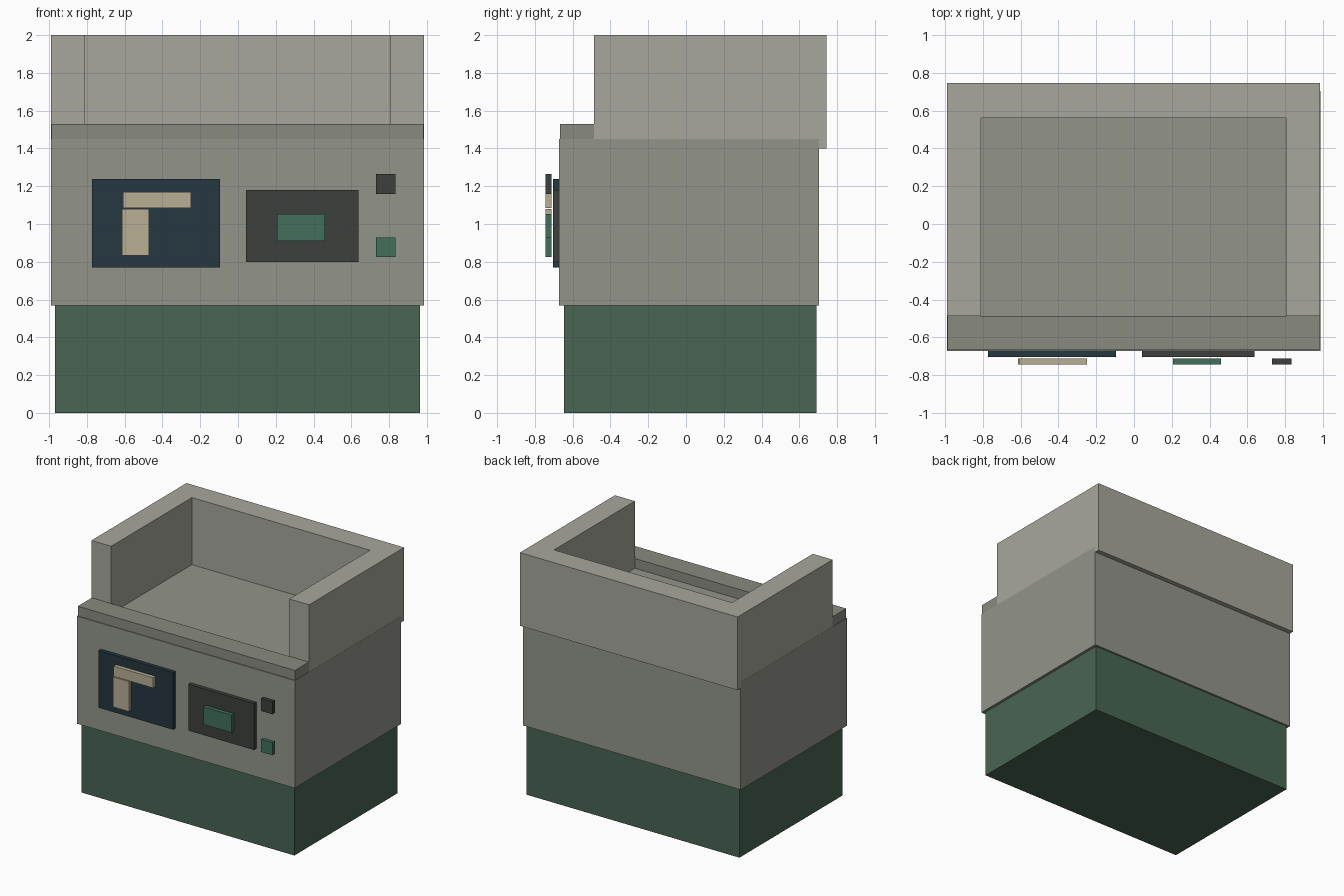
import bpy

if "Cube" in bpy.data.objects:
    bpy.data.objects.remove(bpy.data.objects["Cube"])

COLOURS = {
    "base_green": (0.065, 0.130, 0.087),
    "body_grey": (0.290, 0.300, 0.260),
    "wall_grey": (0.390, 0.390, 0.340),
    "ledge_grey": (0.250, 0.260, 0.220),
    "charcoal": (0.048, 0.051, 0.045),
    "navy": (0.019, 0.039, 0.051),
    "cream": (0.480, 0.430, 0.300),
    "button_green": (0.054, 0.162, 0.107),
}
materials = {}
for key, rgb in COLOURS.items():
    materials[key] = bpy.data.materials.new(key)
    materials[key].diffuse_color = (*rgb, 1)


def prism(name, outline, z0, z1, colour):
    """Extrude a counter-clockwise xy outline from z0 to z1."""
    n = len(outline)
    verts = [(x, y, z) for z in (z0, z1) for x, y in outline]
    faces = [tuple(reversed(range(n))), tuple(range(n, 2 * n))]
    faces += [(i, (i + 1) % n, n + (i + 1) % n, n + i) for i in range(n)]
    mesh = bpy.data.meshes.new(name)
    mesh.from_pydata(verts, [], faces)
    mesh.materials.append(materials[colour])
    obj = bpy.data.objects.new(name, mesh)
    bpy.context.collection.objects.link(obj)
    return obj


def box(name, x, y, z, colour):
    outline = [(x[0], y[0]), (x[1], y[0]), (x[1], y[1]), (x[0], y[1])]
    return prism(name, outline, z[0], z[1], colour)


# Plinth and main housing
box("base", (-0.968, 0.964), (-0.646, 0.69), (0, 0.568), "base_green")
box("body", (-0.99, 0.986), (-0.672, 0.705), (0.568, 1.45), "body_grey")
box("front_ledge", (-0.987, 0.983), (-0.666, -0.486), (1.45, 1.53), "ledge_grey")

# U-shaped wall around the open top, overhanging the back
prism("upper_wall", [
    (-0.989, -0.486), (-0.81, -0.486), (-0.81, 0.56), (0.805, 0.56),
    (0.805, -0.486), (0.985, -0.486), (0.985, 0.745), (-0.989, 0.745),
], 1.40, 2.0, "wall_grey")

# Flat panels on the front face
PANEL_Y = (-0.704, -0.672)
box("display_panel", (-0.773, -0.096), PANEL_Y, (0.77, 1.238), "navy")
box("control_panel", (0.042, 0.637), PANEL_Y, (0.80, 1.18), "charcoal")

# Raised details standing just proud of the panels
DETAIL_Y = (-0.744, -0.712)
for name, x, z, colour in (
    ("display_bar_horizontal", (-0.608, -0.248), (1.086, 1.17), "cream"),
    ("display_bar_vertical", (-0.614, -0.47), (0.834, 1.08), "cream"),
    ("control_screen", (0.206, 0.46), (0.91, 1.054), "button_green"),
    ("upper_button", (0.73, 0.833), (1.16, 1.264), "charcoal"),
    ("lower_button", (0.73, 0.833), (0.824, 0.928), "button_green"),
):
    box(name, x, DETAIL_Y, z, colour)

for m in bpy.data.materials:
    if m.users and not m.is_grease_pencil:
        m.use_nodes = True
        m.node_tree.nodes["Principled BSDF"].inputs["Base Color"].default_value = m.diffuse_color
